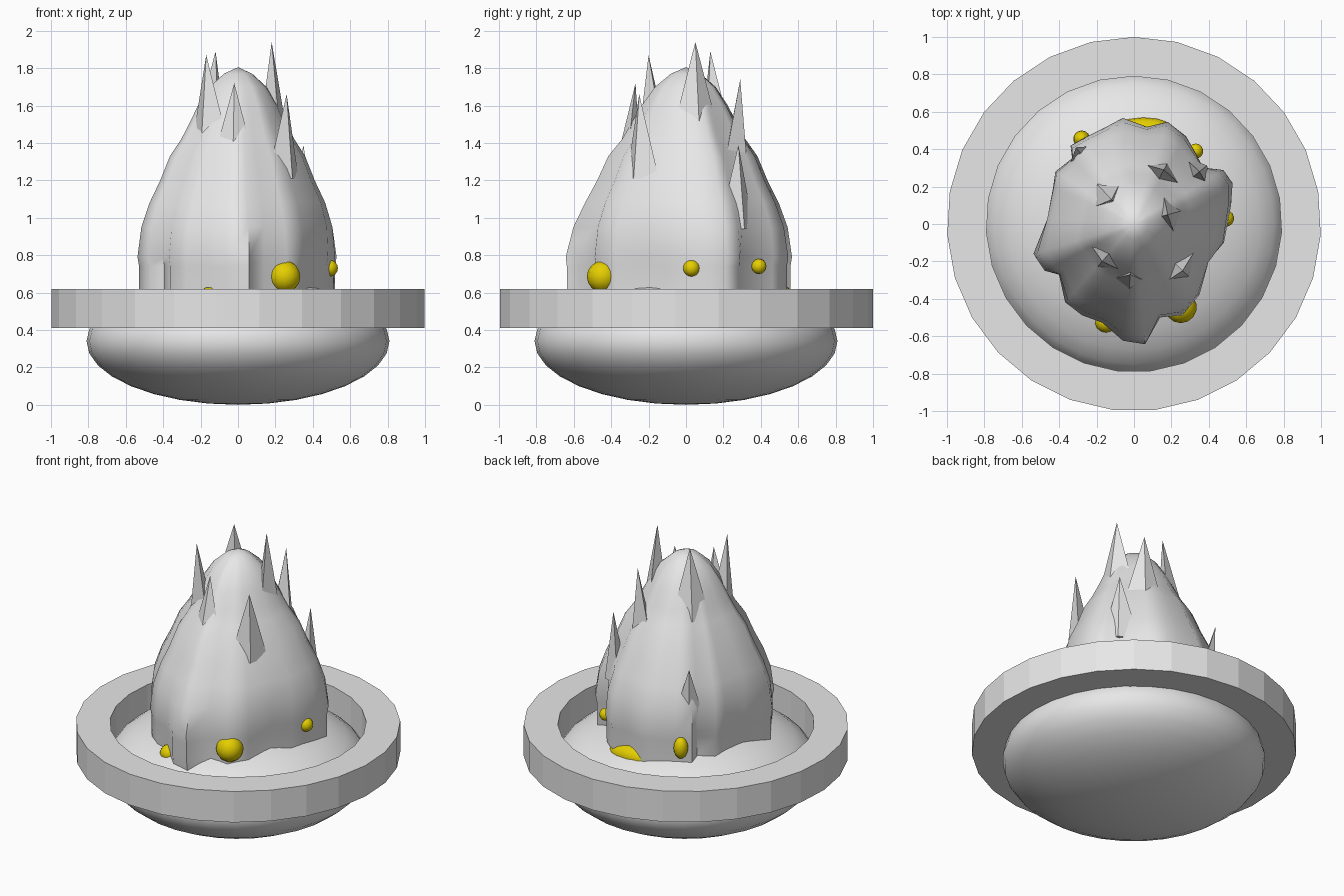
import bpy, bmesh, math
from mathutils import Vector

if "Cube" in bpy.data.objects:
    bpy.data.objects.remove(bpy.data.objects["Cube"])


def material(name, rgb):
    m = bpy.data.materials.new(name)
    m.diffuse_color = (*rgb, 1)
    m.use_nodes = True
    m.node_tree.nodes["Principled BSDF"].inputs["Base Color"].default_value = m.diffuse_color
    return m


GREY = material("ash grey", (0.8, 0.8, 0.8))
YELLOW = material("ember yellow", (0.78, 0.62, 0.0))


def make(name, bm, mat, smooth=None):
    bmesh.ops.recalc_face_normals(bm, faces=bm.faces)
    me = bpy.data.meshes.new(name)
    bm.to_mesh(me)
    bm.free()
    ob = bpy.data.objects.new(name, me)
    bpy.context.collection.objects.link(ob)
    me.materials.append(mat)
    if smooth:
        bpy.ops.object.select_all(action='DESELECT')
        ob.select_set(True)
        bpy.context.view_layer.objects.active = ob
        bpy.ops.object.shade_smooth_by_angle(angle=math.radians(smooth))
    return ob


def ellipsoid(name, centre, radii, mat, u=32, v=16):
    bm = bmesh.new()
    bmesh.ops.create_uvsphere(bm, u_segments=u, v_segments=v, radius=1)
    for p in bm.verts:
        p.co = Vector(c + r * q for c, r, q in zip(centre, radii, p.co))
    return make(name, bm, mat, 60)


def skin(bm, rings, closed=False):
    """Join rings of points with quads."""
    rows = [[bm.verts.new(p) for p in r] for r in rings]
    pairs = list(zip(rows, rows[1:])) + ([(rows[-1], rows[0])] if closed else [])
    for a, b in pairs:
        for i in range(len(a)):
            j = (i + 1) % len(a)
            bm.faces.new((a[i], a[j], b[j], b[i]))
    return rows


# Bowl: flattened ball
ellipsoid("bowl", (0, 0, 0.34), (0.81, 0.81, 0.34), GREY)

# Rim: 27-sided flat-faced ring
N = 27
bm = bmesh.new()
skin(bm, [[(r * math.sin(math.tau * i / N), r * math.cos(math.tau * i / N), z)
           for i in range(N)]
          for r, z in ((1, 0.41), (1, 0.62), (0.79, 0.62), (0.79, 0.41))], True)
make("rim", bm, GREY)

# Flame body: lumpy footprint that shrinks and rounds off with height
OUTLINE = [(.53, .22), (.48, .29), (.37, .30), (.28, .47), (.18, .55), (.07, .52),
           (-.06, .57), (-.15, .52), (-.25, .47), (-.34, .42), (-.33, .35),
           (-.42, .28), (-.43, .20), (-.46, .03), (-.54, -.16), (-.48, -.25),
           (-.40, -.27), (-.37, -.42), (-.28, -.49), (-.17, -.53), (-.06, -.63),
           (.06, -.65), (.14, -.50), (.26, -.49), (.35, -.38), (.39, -.20),
           (.48, -.10), (.52, .10)]
MEAN = 0.51
# height, size, how much of the lumpiness remains
PROFILE = [(.50, .95, 1), (.62, .98, 1), (.74, .98, 1), (.79, 1.0, .95),
           (.95, .98, .75), (1.08, .91, .6), (1.20, .80, .6), (1.33, .70, .6),
           (1.42, .59, .5), (1.50, .51, .5), (1.60, .42, .4), (1.70, .30, .3),
           (1.77, .15, .2)]


def flame_point(p, z, size, lump):
    d = Vector((p[0], p[1], 0))
    r = size * (MEAN + (d.length - MEAN) * lump)
    return d.normalized() * r + Vector((0, 0, z))


bm = bmesh.new()
rows = skin(bm, [[flame_point(p, *row) for p in OUTLINE] for row in PROFILE])
bm.faces.new(rows[0])
top = bm.verts.new((0, 0, 1.805))
for i, a in enumerate(rows[-1]):
    bm.faces.new((a, rows[-1][(i + 1) % len(OUTLINE)], top))
make("flame_body", bm, GREY, 60)


def flame_radius(z):
    for (z0, s0, _), (z1, s1, _) in zip(PROFILE, PROFILE[1:]):
        if z0 <= z <= z1:
            return (s0 + (s1 - s0) * (z - z0) / (z1 - z0)) * MEAN
    return 0.1


# Flame tongues: sharp blades rising out of the body
TIPS = [(-.17, -.20, 1.87), (.18, .05, 1.94), (-.12, .13, 1.89), (.26, -.25, 1.66),
        (-.02, -.27, 1.72), (.16, .29, 1.74), (.35, .28, 1.39), (-.31, .41, 1.22)]
for n, t in enumerate(TIPS):
    tip = Vector(t)
    out = Vector((t[0], t[1], 0)).normalized()
    side = Vector((-out.y, out.x, 0))
    zb = tip.z - 0.45
    base = out * (flame_radius(zb) - 0.07) + Vector((0, 0, zb))
    bm = bmesh.new()
    ring = [bm.verts.new(base + side * (a * 0.12) + out * (b * 0.07))
            for a, b in ((1, 0), (0, 1), (-1, 0), (0, -1))]
    v = bm.verts.new(tip)
    bm.faces.new(ring)
    for i in range(4):
        bm.faces.new((ring[i], ring[(i + 1) % 4], v))
    make(f"flame_tongue_{n + 1}", bm, GREY)

# Embers: yellow lumps poking through the foot of the flame
EMBERS = [((.25, -.445, .685), (.085, .085, .085)), ((.49, .03, .73), (.045, .045, .045)),
          ((-.15, -.52, .575), (.06, .06, .055)), ((.05, .50, .575), (.17, .07, .07)),
          ((-.28, .455, .70), (.045, .045, .07)), ((.33, .39, .74), (.04, .04, .04))]
for n, (c, r) in enumerate(EMBERS):
    ellipsoid(f"ember_{n + 1}", c, r, YELLOW, 14, 8)
